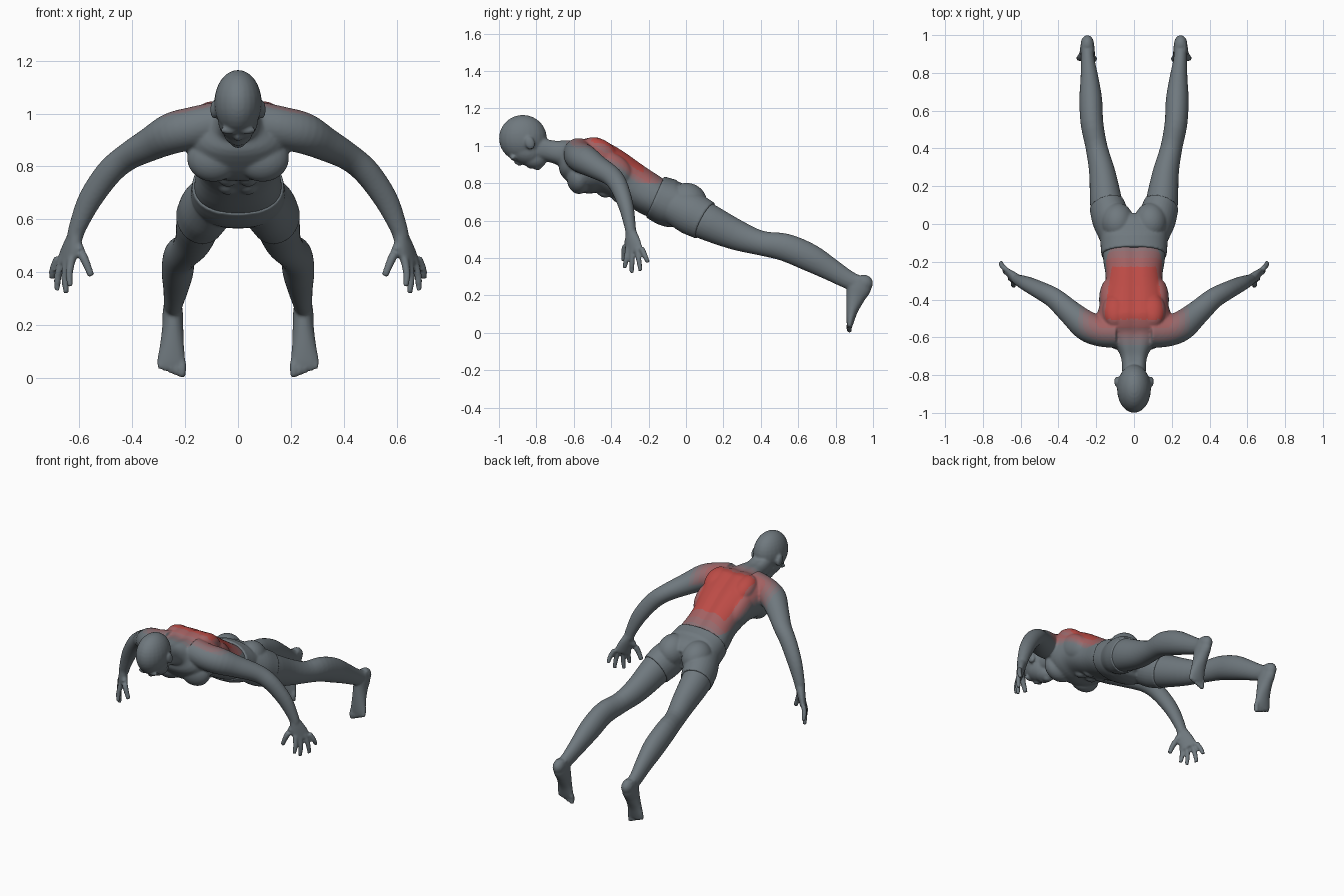
import bpy, bmesh, math
from mathutils import Vector, Matrix

cube = bpy.data.objects.get("Cube")
if cube:
    bpy.data.objects.remove(cube)

BACK = Vector((0, 0.44, 0.9))
SIDES = (1, -1)


def spline(rows, steps=4):
    """Smooth in-between sections of (x, y, z, half width, half depth)."""
    p = [Vector(r) for r in rows]
    p = [p[0] * 2 - p[1]] + p + [p[-1] * 2 - p[-2]]
    out = []
    for i in range(1, len(p) - 2):
        a, b, c, d = p[i - 1:i + 3]
        for k in range(steps):
            t = k / steps
            out.append((b * 2 + (c - a) * t + (a * 2 - b * 5 + c * 4 - d) * t * t
                        + (b * 3 - a - c * 3 + d) * t ** 3) * 0.5)
    return out + [p[-2]]


def loft(bm, rows, side=1, ref=(1, 0, 0), power=2, groove=0, segs=32):
    """Closed tube through rounded sections, optionally with a spine groove."""
    secs = spline(rows)
    pts = [Vector((s[0] * side, s[1], s[2])) for s in secs]
    ref = Vector((ref[0] * side, ref[1], ref[2]))
    rings = []
    for i, (s, c) in enumerate(zip(secs, pts)):
        t = (pts[min(i + 1, len(pts) - 1)] - pts[max(i - 1, 0)]).normalized()
        u = (ref - t * ref.dot(t)).normalized()
        v = t.cross(u)
        if v.dot(BACK) < 0:
            v = -v
        ring = []
        for k in range(segs):
            a = math.tau * k / segs
            ca, sa = math.cos(a), math.sin(a)
            x = math.copysign(abs(ca) ** (2 / power), ca) * s[3]
            y = math.copysign(abs(sa) ** (2 / power), sa) * s[4]
            if sa > 0:
                y -= groove * math.exp(-(x / 0.03) ** 2)
            ring.append(bm.verts.new(c + u * x + v * y))
        rings.append(ring)
    for a, b in zip(rings, rings[1:]):
        for k in range(segs):
            n = (k + 1) % segs
            bm.faces.new((a[k], a[n], b[n], b[k]))
    bm.faces.new(rings[0])
    bm.faces.new(rings[-1])


def blob(bm, center, radii, side=1, tilt=0):
    """Ellipsoid, tilted about the x axis."""
    m = (Matrix.Translation((center[0] * side, center[1], center[2]))
         @ Matrix.Rotation(tilt, 4, 'X') @ Matrix.Diagonal((*radii, 1)))
    bmesh.ops.create_uvsphere(bm, u_segments=24, v_segments=16, radius=1, matrix=m)


def fuse(name, bm, voxel, smooth):
    """Merge overlapping volumes into one smooth skin."""
    bmesh.ops.recalc_face_normals(bm, faces=bm.faces)
    mesh = bpy.data.meshes.new(name)
    bm.to_mesh(mesh)
    bm.free()
    ob = bpy.data.objects.new(name, mesh)
    bpy.context.collection.objects.link(ob)
    rm = ob.modifiers.new("skin", 'REMESH')
    rm.mode = 'VOXEL'
    rm.voxel_size = voxel
    sm = ob.modifiers.new("soften", 'SMOOTH')
    sm.factor = 0.5
    sm.iterations = smooth
    dg = bpy.context.evaluated_depsgraph_get()
    done = bpy.data.meshes.new_from_object(ob.evaluated_get(dg))
    ob.modifiers.clear()
    ob.data = done
    done.name = name
    done.materials.clear()
    for p in done.polygons:
        p.use_smooth = True
        p.material_index = 0
    return ob


def material(name, color):
    m = bpy.data.materials.new(name)
    m.use_nodes = True
    m.diffuse_color = (*color, 1)
    bsdf = m.node_tree.nodes["Principled BSDF"]
    bsdf.inputs["Base Color"].default_value = (*color, 1)
    bsdf.inputs["Roughness"].default_value = 0.6
    return m


GREY, RED = Vector((0.16, 0.19, 0.21)), Vector((0.5, 0.07, 0.06))
grey = material("slate grey", GREY)
tints = [material(n, GREY.lerp(RED, f)) for n, f in (
    ("faint red", 0.12), ("pale red", 0.27), ("dull red", 0.42),
    ("medium red", 0.6), ("strong red", 1.0))]

body = bmesh.new()

# Torso and neck
loft(body, [(0, -.08, .69, .155, .105), (0, -.17, .728, .165, .112),
            (0, -.29, .80, .15, .118), (0, -.415, .87, .178, .133),
            (0, -.515, .90, .2, .155), (0, -.595, .93, .175, .122),
            (0, -.65, .96, .1, .08), (0, -.71, .973, .068, .064),
            (0, -.79, .99, .062, .065)], power=2.3, groove=.012, segs=48)

# Head: skull, jaw, brow, nose, lips, chin
blob(body, (0, -.872, 1.04), (.09, .128, .125))
blob(body, (0, -.86, .975), (.076, .1, .075), tilt=-.35)
blob(body, (0, -.82, .935), (.056, .075, .055), tilt=-.35)
blob(body, (0, -.795, .895), (.03, .026, .026))
blob(body, (0, -.895, .917), (.015, .028, .022), tilt=-.5)
blob(body, (0, -.832, .893), (.026, .016, .016))

for s in SIDES:
    # Brow and ear
    blob(body, (.032, -.925, .937), (.034, .016, .016), s)
    blob(body, (.09, -.835, 1.015), (.015, .026, .036), s, .3)
    # Chest, belly, shoulder blade and flank muscles
    blob(body, (.093, -.572, .83), (.1, .066, .088), s)
    for y, z in ((-.28, .7), (-.36, .725), (-.44, .755)):
        blob(body, (.038, y, z), (.036, .042, .03), s, -.45)
    blob(body, (.1, -.46, .975), (.068, .1, .06), s, -.5)
    blob(body, (.13, -.4, .88), (.055, .12, .08), s, -.5)

    # Shoulder and arm
    loft(body, [(.08, -.575, .965, .08, .08), (.17, -.57, .945, .08, .08),
                (.25, -.54, .925, .08, .078), (.33, -.475, .885, .066, .064),
                (.42, -.395, .835, .055, .052), (.49, -.355, .775, .048, .05),
                (.56, -.32, .675, .04, .045), (.605, -.3, .575, .031, .034),
                (.618, -.294, .53, .028, .03)], s, (0, 1, 0))

    # Hand: palm, four fingers, thumb
    loft(body, [(.612, -.297, .55, .028, .028), (.633, -.286, .49, .046, .024),
                (.655, -.272, .43, .052, .018)], s, (.6, .8, 0))
    first, last = Vector((.63, -.31, .45)), Vector((.682, -.238, .455))
    tips = ((.635, -.328, .345), (.65, -.29, .32), (.685, -.243, .33), (.704, -.203, .375))
    for i, tip in enumerate(tips):
        root = first.lerp(last, i / 3)
        mid = root.lerp(Vector(tip), .55) + Vector((.006, 0, 0))
        loft(body, [(*root, .015, .015), (*mid, .0145, .0145), (*tip, .011, .011)], s, segs=12)
    loft(body, [(.612, -.3, .51, .02, .02), (.582, -.328, .45, .017, .017),
                (.555, -.335, .385, .013, .013)], s, segs=12)

    # Leg
    loft(body, [(.125, .04, .63, .08, .095), (.145, .1, .6, .087, .1),
                (.167, .265, .525, .07, .082), (.197, .4, .48, .058, .066),
                (.222, .53, .457, .06, .074), (.229, .66, .403, .06, .074),
                (.236, .775, .338, .047, .06), (.244, .86, .288, .037, .05),
                (.247, .92, .262, .034, .045)], s)

    # Foot: sole, heel, toes
    loft(body, [(.247, .922, .3, .03, .05), (.247, .925, .25, .038, .068),
                (.247, .907, .19, .04, .051), (.25, .888, .12, .046, .032),
                (.253, .878, .06, .054, .02), (.253, .876, .035, .05, .014)], s)
    blob(body, (.247, .95, .265), (.036, .05, .046), s)
    for i in range(5):
        x, r = .211 + .021 * i, .0155 - .0015 * i
        loft(body, [(x, .878, .06, r, r), (x, .872, .03 + .004 * i, r, r),
                    (x, .876, .002 + .008 * i, r * .8, r * .8)], s, segs=12)

body = fuse("body", body, .007, 4)

# Red patch on the back, fading outward in bands
body.data.materials.append(grey)
for m in tints:
    body.data.materials.append(m)
for p in body.data.polygons:
    x, y, z = p.center
    facing = p.normal.dot(BACK)
    if facing < .1 or z < .8:
        continue
    dx = max(0, abs(x) - .08 + .15 * y)
    dy = max(0, -.5 - y, y + .23)
    d = math.hypot(dx, dy) + max(0, .5 - facing) * .25
    p.material_index = sum(d < limit for limit in (.14, .115, .085, .05, .004))

# Shorts: pelvis, seat and thigh sleeves
shorts = bmesh.new()
loft(shorts, [(0, -.165, .727, .173, .12), (0, -.08, .692, .178, .128),
              (0, -.01, .688, .17, .105), (0, .04, .675, .12, .07)], power=2.3, segs=48)
for s in SIDES:
    blob(shorts, (.088, .01, .705), (.088, .105, .095), s, -.45)
    loft(shorts, [(.095, -.07, .68, .085, .095), (.12, .02, .642, .1, .114),
                  (.145, .102, .6, .094, .108)], s)
shorts = fuse("shorts", shorts, .007, 2)
shorts.data.materials.append(grey)
